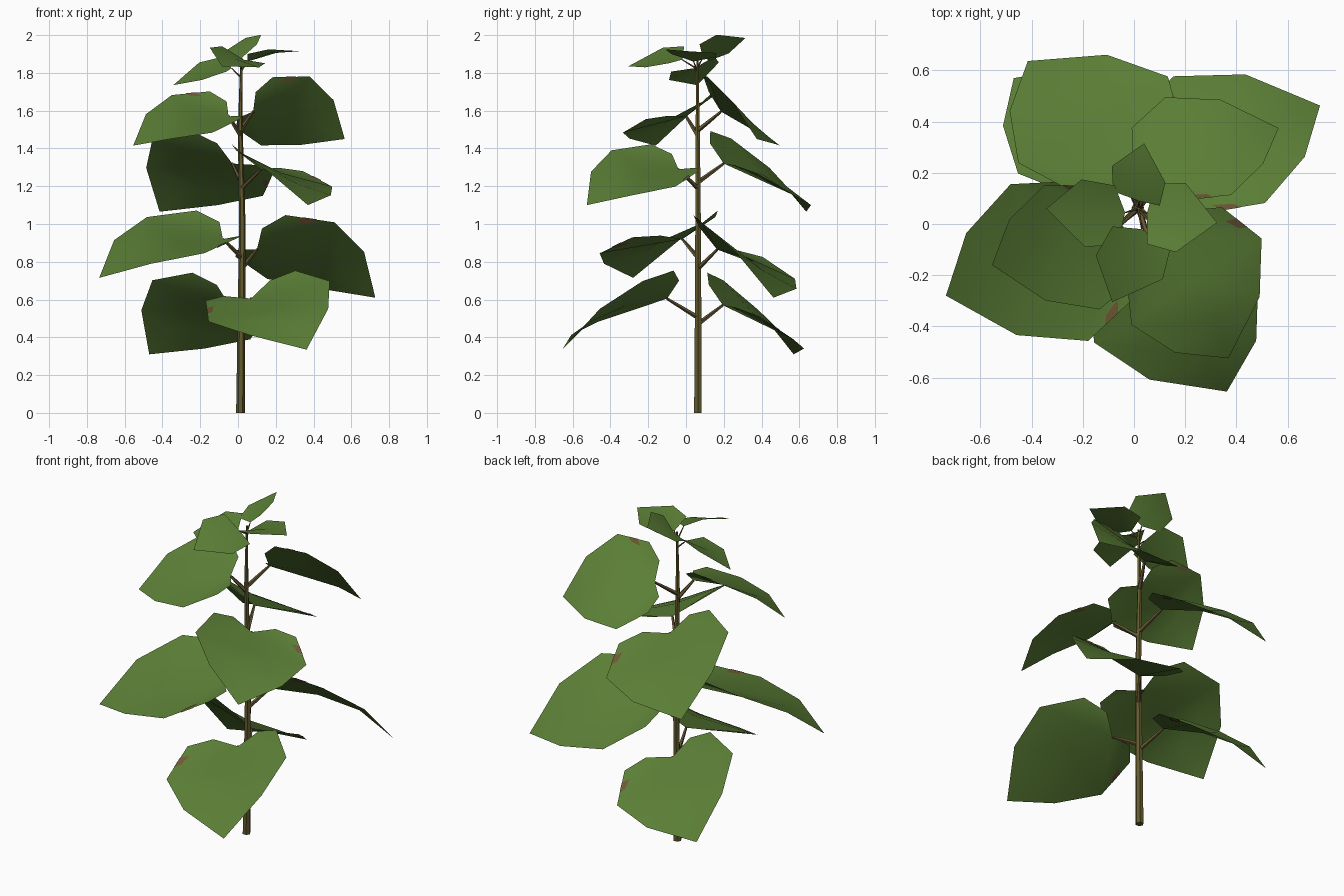
import bpy, math
from mathutils import Vector, Matrix

if "Cube" in bpy.data.objects:
    bpy.data.objects.remove(bpy.data.objects["Cube"])


def material(name, rgb):
    m = bpy.data.materials.new(name)
    m.diffuse_color = (*rgb, 1)
    m.use_nodes = True
    m.node_tree.nodes["Principled BSDF"].inputs["Base Color"].default_value = m.diffuse_color
    return m


LEAF = material("leaf green", (0.105, 0.212, 0.037))
STEM = material("olive stem", (0.125, 0.105, 0.027))
STALK = material("brown stalk", (0.125, 0.092, 0.033))
SPOT = material("dry brown", (0.155, 0.095, 0.036))


def add_mesh(name, verts, faces, mat, angle=60):
    me = bpy.data.meshes.new(name)
    me.from_pydata([tuple(v) for v in verts], [], faces)
    me.materials.append(mat)
    ob = bpy.data.objects.new(name, me)
    bpy.context.collection.objects.link(ob)
    bpy.ops.object.select_all(action='DESELECT')
    ob.select_set(True)
    bpy.context.view_layer.objects.active = ob
    bpy.ops.object.shade_smooth_by_angle(angle=math.radians(angle))
    return ob


def tube(name, path, radii, mat, sides=6):
    """Tapered tube through a few points, with closed ends."""
    path = [Vector(p) for p in path]
    verts, faces = [], []
    for i, (p, r) in enumerate(zip(path, radii)):
        d = path[min(i + 1, len(path) - 1)] - path[max(i - 1, 0)]
        q = Vector((0, 0, 1)).rotation_difference(d)
        for k in range(sides):
            a = 2 * math.pi * k / sides
            verts.append(p + q @ Vector((r * math.cos(a), r * math.sin(a), 0)))
    for i in range(len(path) - 1):
        for k in range(sides):
            a, b = i * sides + k, i * sides + (k + 1) % sides
            faces.append((a, b, b + sides, a + sides))
    faces.append(tuple(reversed(range(sides))))
    faces.append(tuple(range(len(verts) - sides, len(verts))))
    return add_mesh(name, verts, faces, mat, 40)


# Main stem
STEM_PATH = [(.013, .063, 0), (.018, .064, .5), (.023, .064, 1.0),
             (.012, .062, 1.5), (.018, .06, 1.87)]
tube("stem", STEM_PATH, [.023, .020, .017, .013, .006], STEM)


def stem_at(z):
    for a, b in zip(STEM_PATH, STEM_PATH[1:]):
        if z <= b[2]:
            return Vector(a).lerp(Vector(b), (z - a[2]) / (b[2] - a[2]))
    return Vector(STEM_PATH[-1])


# Half outlines: (along midrib, across, lift), from the notch side to the tip side
BIG = [(-.07, .38, .06), (.02, .74, .125), (.36, 1, .14), (.71, .65, .115)]
SMALL = [(.08, .87, .10), (.50, 1, .10)]


def leaf(name, notch, tip, width, slope, big, high_patch=False):
    notch, tip = Vector(notch), Vector(tip)
    m = tip - notch
    length = m.length
    m.normalize()
    side = Vector((0, 0, 1)).cross(m).normalized()
    up = m.cross(side)
    roll = math.asin(max(-1, min(1, slope / up.z)))
    rot = Matrix.Rotation(roll, 3, m)
    side, up = rot @ side, rot @ up

    def at(u, v, n):
        return notch + m * u * length + side * v * width + up * n * length

    half = BIG if big else SMALL
    ribs = [(.35, 0, .09), (.68, 0, .10)] if big else [(.45, 0, .07)]
    k, r = len(half), len(ribs)
    verts = [notch, tip] + [at(*p) for p in ribs]
    verts += [at(*p) for p in half] + [at(u, -v, n) for u, v, n in half]
    faces = []
    for s in (0, 1):
        p = [2 + r + s * k + i for i in range(k)]
        if big:
            f = [(0, p[1], p[0]), (0, p[2], p[1]), (0, 2, p[2]),
                 (2, 3, p[3], p[2]), (3, 1, p[3])]
        else:
            f = [(0, 2, p[1], p[0]), (2, 1, p[1])]
        faces += [t[::-1] for t in f] if s else f
    add_mesh(name, verts, faces, LEAF)

    # Stalk from the stem to the notch
    z = notch.z - (.1 if big else .05)
    r0 = .013 if big else .005
    mid = stem_at(z).lerp(notch, .55)
    tube(name + "_stalk", [stem_at(z), mid, notch], [r0, r0 * .8, r0 * .55], STALK, 5)

    # Dry patch at a lobe edge, a thin plate over both faces of the leaf
    if big:
        s = -1 if (slope > 0) != high_patch else 1
        (u1, v1, n1), (u2, v2, n2) = BIG[1:3]
        a, b = at(u1, v1 * s, n1), at(u2, v2 * s, n2)
        p, q = a.lerp(b, .36), a.lerp(b, .64)
        c, d = notch.lerp(p, .84), notch.lerp(q, .89)
        off = up * .0025
        pv = [x + off for x in (p, q, d, c)] + [x - off for x in (p, q, d, c)]
        add_mesh(name + "_dry_patch", pv, [(0, 1, 2, 3), (7, 6, 5, 4)], SPOT)


# name, notch, tip, half width, rise of the left side, large or small, patch on the high lobe
LEAVES = [
    ("low_back_leaf", (-.045, .195, .57), (-.47, .57, .31), .355, .44, True),
    ("low_front_leaf", (.07, -.10, .605), (.363, -.655, .335), .358, .30, True),
    ("left_leaf", (-.08, -.02, .92), (-.735, -.28, .715), .355, -.27, True),
    ("right_back_leaf", (.10, .165, .865), (.727, .463, .61), .34, -.44, True, True),
    ("mid_back_leaf", (-.03, .20, 1.32), (-.415, .637, 1.065), .37, .41, True),
    ("mid_front_leaf", (.12, -.04, 1.29), (.37, -.525, 1.10), .32, -.30, True),
    ("upper_left_leaf", (-.05, 0, 1.57), (-.555, -.16, 1.415), .284, -.35, True, True),
    ("upper_right_leaf", (.08, .185, 1.595), (.565, .375, 1.45), .294, -.62, True, True),
    ("crown_left_leaf", (-.035, .045, 1.825), (-.343, .06, 1.735), .14, -.33, False),
    ("crown_back_leaf", (.02, .09, 1.88), (.04, .315, 1.985), .12, -.41, False),
    ("crown_front_leaf", (.03, -.02, 1.87), (-.085, -.305, 1.835), .148, -.35, False),
    ("crown_right_leaf", (.05, .04, 1.86), (.325, .005, 1.915), .137, -.07, False),
]
for spec in LEAVES:
    leaf(*spec)
